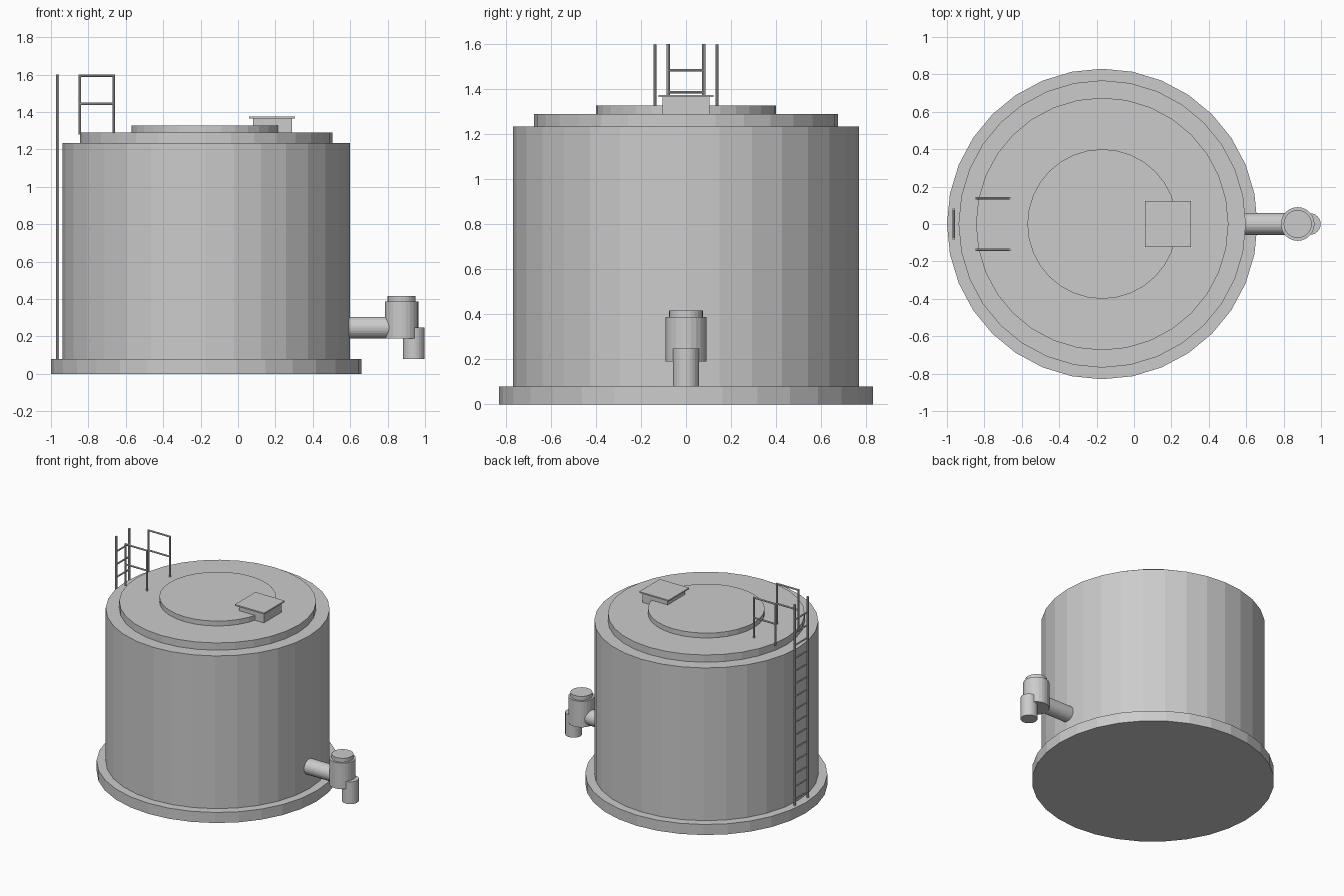
import bpy, bmesh
from mathutils import Vector

if "Cube" in bpy.data.objects:
    bpy.data.objects.remove(bpy.data.objects["Cube"])

mat = bpy.data.materials.new("light grey")
mat.diffuse_color = (0.6, 0.6, 0.6, 1)
mat.use_nodes = True
mat.node_tree.nodes["Principled BSDF"].inputs["Base Color"].default_value = mat.diffuse_color
CX = -0.17  # tank axis


def finish(name, bm):
    mesh = bpy.data.meshes.new(name)
    bm.to_mesh(mesh)
    bm.free()
    mesh.materials.append(mat)
    ob = bpy.data.objects.new(name, mesh)
    bpy.context.collection.objects.link(ob)
    return ob


def add_rod(bm, a, b, r, sides):
    """Capped cylinder from point a to point b."""
    a, b = Vector(a), Vector(b)
    d = b - a
    vs = bmesh.ops.create_cone(bm, cap_ends=True, segments=sides,
                               radius1=r, radius2=r, depth=d.length)["verts"]
    m = d.to_track_quat('Z', 'Y').to_matrix().to_4x4()
    m.translation = (a + b) / 2
    bmesh.ops.transform(bm, matrix=m, verts=vs)


def rods(name, segments, r, sides):
    bm = bmesh.new()
    for a, b in segments:
        add_rod(bm, a, b, r, sides)
    return finish(name, bm)


def drum(name, x, r, z0, z1, sides):
    return rods(name, [((x, 0, z0), (x, 0, z1))], r, sides)


def box(name, x0, x1, hy, z0, z1):
    bm = bmesh.new()
    vs = bmesh.ops.create_cube(bm, size=1)["verts"]
    bmesh.ops.scale(bm, vec=(x1 - x0, 2 * hy, z1 - z0), verts=vs)
    bmesh.ops.translate(bm, vec=((x0 + x1) / 2, 0, (z0 + z1) / 2), verts=vs)
    return finish(name, bm)


# tank body, stacked drums
drum("base_slab", CX, 0.83, 0, 0.08, 32)
drum("tank_wall", CX, 0.768, 0.08, 1.235, 32)
drum("roof_ring", CX, 0.675, 1.235, 1.29, 32)
drum("roof_disc", CX, 0.40, 1.29, 1.327, 32)

# roof hatch
box("hatch_box", 0.08, 0.29, 0.105, 1.29, 1.365)
box("hatch_lid", 0.06, 0.305, 0.123, 1.365, 1.375)

# outlet pipe and valve
rods("outlet_pipe", [((0.56, 0, 0.247), (0.87, 0, 0.247))], 0.058, 24)
drum("valve_body", 0.875, 0.09, 0.19, 0.387, 24)
drum("valve_cap", 0.875, 0.075, 0.387, 0.417, 24)
drum("spout", 0.94, 0.058, 0.08, 0.248, 24)

# ladder on the left side
LX = -0.964
rods("ladder_rails", [((LX, s * 0.078, 0.08), (LX, s * 0.078, 1.6)) for s in (-1, 1)], 0.008, 8)
rods("ladder_rungs", [((LX, -0.078, z), (LX, 0.078, z))
                      for z in (0.126 + 0.097 * i for i in range(15))], 0.006, 8)

# roof handrails either side of the ladder
for side, label in ((-1, "front"), (1, "back")):
    y, x0, x1 = side * 0.138, -0.845, -0.665
    rods(label + "_handrail", [
        ((x0, y, 1.28), (x0, y, 1.599)),
        ((x1, y, 1.28), (x1, y, 1.599)),
        ((x0, y, 1.594), (x1, y, 1.594)),
        ((x0, y, 1.443), (x1, y, 1.443))], 0.0065, 8)
